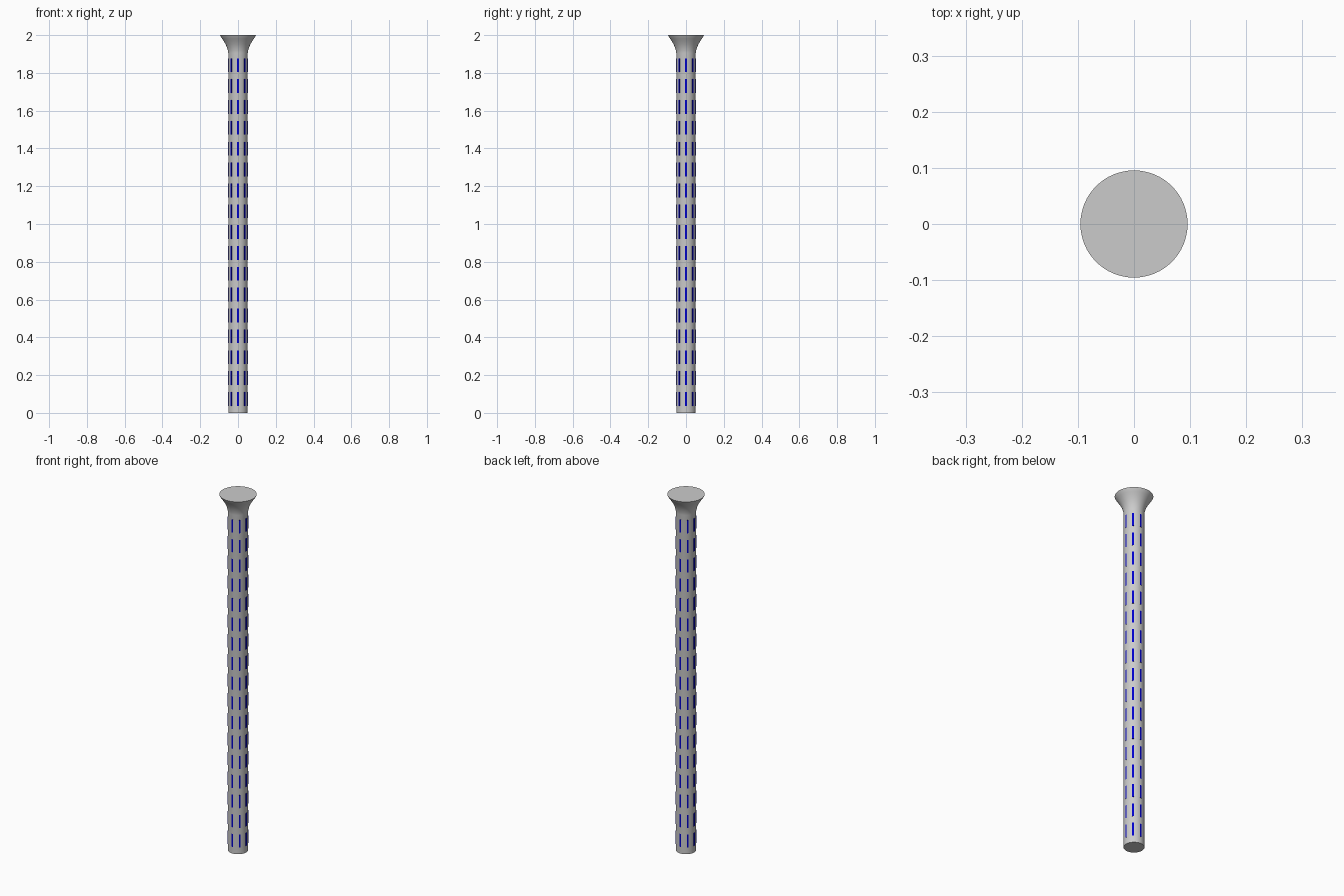
import bpy, bmesh, math
from mathutils import Matrix

if "Cube" in bpy.data.objects:
    bpy.data.objects.remove(bpy.data.objects["Cube"])

# Shaft with flared head, lathed from one profile
profile = [(0.0, 0.0), (0.0515, 0.0), (0.0515, 1.905), (0.054, 1.919), (0.0585, 1.935),
           (0.066, 1.952), (0.076, 1.969), (0.084, 1.981), (0.091, 1.991),
           (0.0955, 2.0), (0.0, 2.0)]
bm = bmesh.new()
verts = [bm.verts.new((r, 0, z)) for r, z in profile]
edges = [bm.edges.new(pair) for pair in zip(verts, verts[1:])]
bmesh.ops.spin(bm, geom=verts + edges, axis=(0, 0, 1), cent=(0, 0, 0),
               angle=math.tau, steps=64, use_duplicate=False)
bmesh.ops.remove_doubles(bm, verts=bm.verts, dist=1e-5)
bmesh.ops.recalc_face_normals(bm, faces=bm.faces)
mesh = bpy.data.meshes.new("flared_shaft")
bm.to_mesh(mesh)
bm.free()
shaft = bpy.data.objects.new("flared_shaft", mesh)
bpy.context.collection.objects.link(shaft)
bpy.context.view_layer.objects.active = shaft
shaft.select_set(True)
bpy.ops.object.shade_smooth_by_angle(angle=math.radians(35))

# Blue dashes: 8 columns of 17 thin strips set into the shaft
blue = bpy.data.materials.new("blue")
blue.diffuse_color = (0.0, 0.0, 0.6, 1)
blue.use_nodes = True
blue.node_tree.nodes["Principled BSDF"].inputs["Base Color"].default_value = blue.diffuse_color
bm = bmesh.new()
for col in range(8):
    turn = Matrix.Rotation(col * math.tau / 8, 4, 'Z')
    for row in range(17):
        place = Matrix.Translation((0.0505, 0, 0.074 + row * 0.1104))
        size = Matrix.Diagonal((0.004, 0.009, 0.073, 1))
        bmesh.ops.create_cube(bm, size=1, matrix=turn @ place @ size)
mesh = bpy.data.meshes.new("blue_dashes")
bm.to_mesh(mesh)
bm.free()
mesh.materials.append(blue)
bpy.context.collection.objects.link(bpy.data.objects.new("blue_dashes", mesh))
